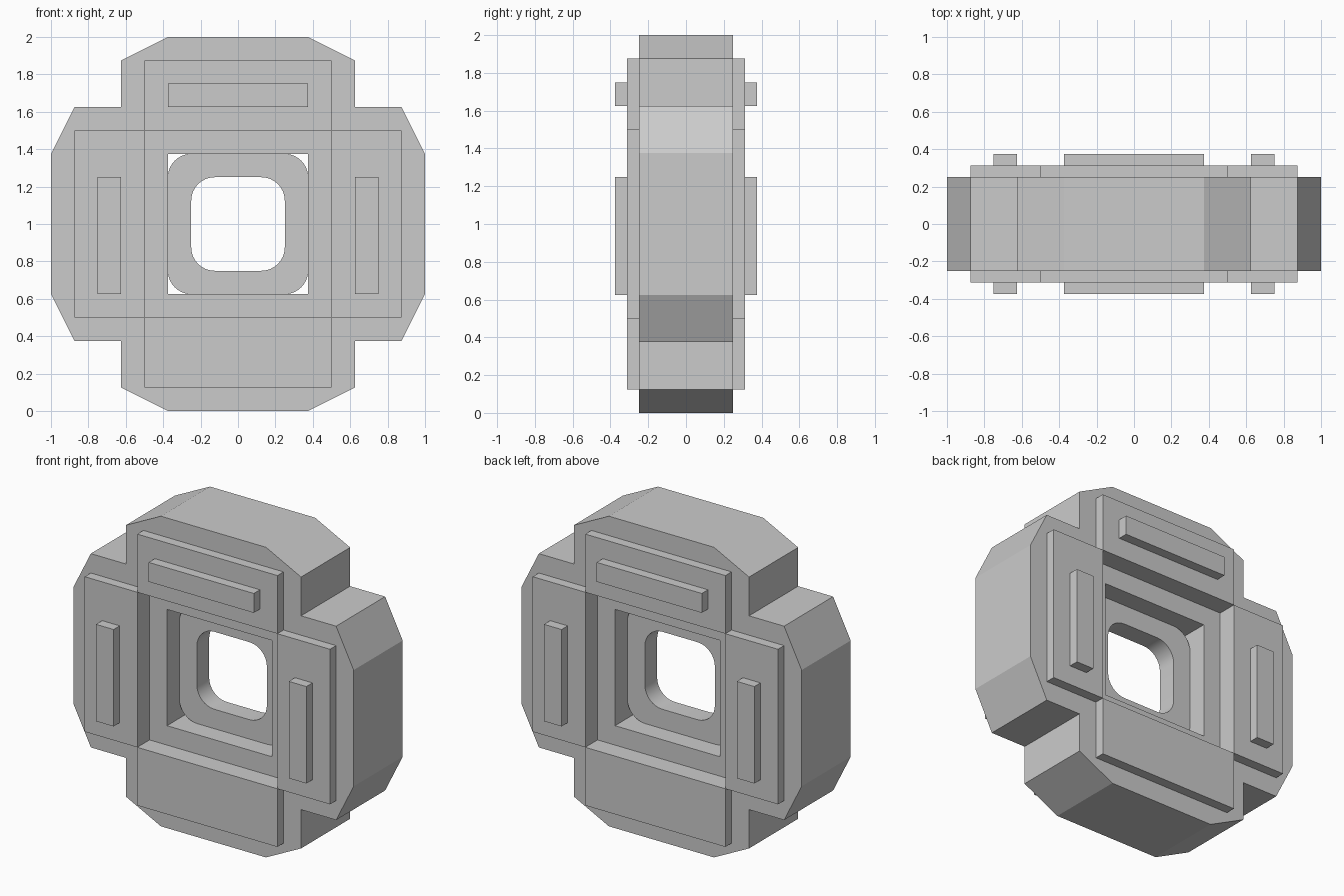
import bpy, bmesh, math

if "Cube" in bpy.data.objects:
    bpy.data.objects.remove(bpy.data.objects["Cube"])

CZ = 1.0  # height of the centre


def add_object(name, bm):
    bmesh.ops.recalc_face_normals(bm, faces=bm.faces)
    mesh = bpy.data.meshes.new(name)
    bm.to_mesh(mesh)
    bm.free()
    obj = bpy.data.objects.new(name, mesh)
    bpy.context.collection.objects.link(obj)
    return obj


def frame(name, outer, inner, half_depth):
    """Prism along y with an (x, z) outline and a hole."""
    bm = bmesh.new()
    edges = []
    for loop in (outer, inner):
        vs = [bm.verts.new((x, -half_depth, z + CZ)) for x, z in loop]
        edges += [bm.edges.new((vs[i - 1], vs[i])) for i in range(len(vs))]
    bmesh.ops.triangle_fill(bm, use_beauty=True, edges=edges)
    ext = bmesh.ops.extrude_face_region(bm, geom=bm.faces[:])
    verts = [g for g in ext["geom"] if isinstance(g, bmesh.types.BMVert)]
    bmesh.ops.translate(bm, verts=verts, vec=(0, 2 * half_depth, 0))
    return add_object(name, bm)


def box(name, x0, x1, y0, y1, z0, z1):
    bm = bmesh.new()
    bmesh.ops.create_cube(bm, size=1)
    for v in bm.verts:
        v.co = (x1 if v.co.x > 0 else x0,
                y1 if v.co.y > 0 else y0,
                z1 if v.co.z > 0 else z0)
    return add_object(name, bm)


def square(h):
    return [(h, h), (-h, h), (-h, -h), (h, -h)]


def rounded_square(h, r, n=8):
    pts = []
    for k, (sx, sz) in enumerate(square(1)):
        for i in range(n + 1):
            a = math.pi / 2 * (k + i / n)
            pts.append((sx * (h - r) + r * math.cos(a),
                        sz * (h - r) + r * math.sin(a)))
    return pts


# Main body: stepped, chamfered cross outline made from one quarter
quarter = [(1, .375), (.875, .625), (.625, .625), (.625, .875), (.375, 1)]
outline = []
for k in range(4):
    for x, z in quarter:
        for _ in range(k):
            x, z = -z, x
        outline.append((x, z))
frame("body", outline, square(.5), .25)

# Recessed centre panel with square window
frame("recessed_panel", square(.5), square(.375), .1875)

# Rounded ring inside the window
ring = frame("inner_ring", rounded_square(.375, .125), rounded_square(.25, .125), .0625)
bpy.context.view_layer.objects.active = ring
ring.select_set(True)
bpy.ops.object.shade_smooth_by_angle(angle=math.radians(30))

# Raised plates and bars, on front and back
plates = {"top": (-.5, .5, 1.5, 1.875), "bottom": (-.5, .5, .125, .5),
          "left": (-.875, -.5, .5, 1.5), "right": (.5, .875, .5, 1.5)}
bars = {"top": (-.375, .375, 1.625, 1.75),
        "left": (-.75, -.625, .625, 1.25), "right": (.625, .75, .625, 1.25)}
for side, s in (("front", -1), ("back", 1)):
    for parts, kind, a, b in ((plates, "plate", .25, .3125), (bars, "bar", .3125, .375)):
        y0, y1 = sorted((s * a, s * b))
        for pos, (x0, x1, z0, z1) in parts.items():
            box(f"{side}_{pos}_{kind}", x0, x1, y0, y1, z0, z1)
